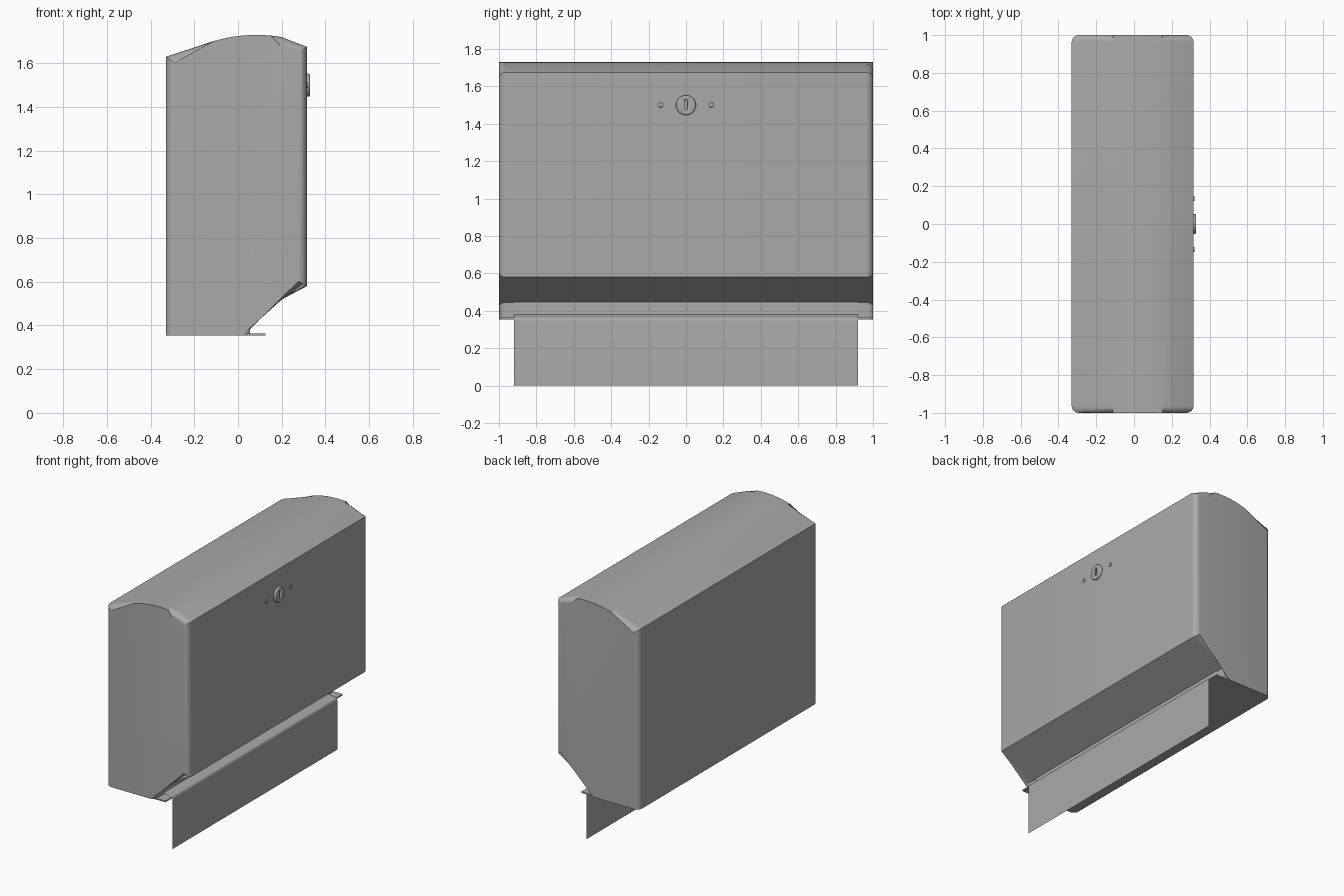
import bpy
import bmesh
from math import radians
from mathutils import Matrix

if "Cube" in bpy.data.objects:
    bpy.data.objects.remove(bpy.data.objects["Cube"], do_unlink=True)

grey = bpy.data.materials.new("satin grey")
grey.use_nodes = True
colour = (0.4, 0.4, 0.4, 1)
grey.diffuse_color = colour
grey.node_tree.nodes["Principled BSDF"].inputs["Base Color"].default_value = colour


def finish(bm, name, angle=20):
    bmesh.ops.recalc_face_normals(bm, faces=bm.faces)
    mesh = bpy.data.meshes.new(name)
    bm.to_mesh(mesh)
    bm.free()
    mesh.materials.append(grey)
    obj = bpy.data.objects.new(name, mesh)
    bpy.context.collection.objects.link(obj)
    bpy.ops.object.select_all(action="DESELECT")
    obj.select_set(True)
    bpy.context.view_layer.objects.active = obj
    bpy.ops.object.shade_smooth_by_angle(angle=radians(angle))
    return obj


def sweep(bm, points, half, closed):
    """Sweep an x-z profile along y from -half to +half."""
    ends = [[bm.verts.new((x, y, z)) for x, z in points] for y in (-half, half)]
    a, b = ends
    for i in range(len(points) - (not closed)):
        j = (i + 1) % len(points)
        bm.faces.new((a[i], a[j], b[j], b[i]))
    if closed:
        bm.faces.new(a)
        bm.faces.new(b)


def disc(name, y, z, radius, x0, x1, bevel, sides):
    """Round button standing out from the front panel."""
    bm = bmesh.new()
    bmesh.ops.create_cone(bm, cap_ends=True, segments=sides, radius1=radius,
                          radius2=radius, depth=x1 - x0)
    bmesh.ops.rotate(bm, verts=bm.verts, matrix=Matrix.Rotation(radians(90), 3, "Y"))
    bmesh.ops.translate(bm, verts=bm.verts, vec=((x0 + x1) / 2, y, z))
    rim = [e for e in bm.edges if all(v.co.x > x1 - 1e-4 for v in e.verts)]
    bmesh.ops.bevel(bm, geom=rim, offset=bevel, segments=3, profile=0.5, affect="EDGES")
    return finish(bm, name, 40)


# Cabinet: swept side profile with rounded end edges, square at the bottom
floor = 0.355
profile = [(-0.33, floor), (-0.33, 1.63), (-0.11, 1.702), (-0.05, 1.717), (0, 1.725),
           (0.05, 1.729), (0.1, 1.73), (0.15, 1.727), (0.2, 1.72), (0.315, 1.675),
           (0.315, 0.58), (0.055, 0.445), (0.055, floor)]
bm = bmesh.new()
sweep(bm, profile, 1, True)
rim = [e for e in bm.edges
       if abs(e.verts[0].co.y - e.verts[1].co.y) < 1e-4
       and max(v.co.z for v in e.verts) > floor + 0.01]
bmesh.ops.bevel(bm, geom=rim, offset=0.038, segments=6, profile=0.5, affect="EDGES")
finish(bm, "cabinet")

# Thin lip below the opening
bm = bmesh.new()
sweep(bm, [(0, floor), (0.125, floor), (0.125, 0.364), (0, 0.364)], 0.99, True)
finish(bm, "tray_lip")

# Paper towel that leaves the slot, folds over the lip and hangs down
bm = bmesh.new()
sweep(bm, [(0.06, 0.448), (0.062, 0.38), (0.07, 0.373), (0.1, 0.37), (0.122, 0.368),
           (0.13, 0.36), (0.132, 0.345), (0.132, 0)], 0.92, False)
finish(bm, "paper_towel", 40)

# Lock with a key slot
lock = disc("lock", 0, 1.5, 0.053, 0.31, 0.329, 0.006, 40)
bm = bmesh.new()
bmesh.ops.create_cube(bm, size=1)
bmesh.ops.scale(bm, verts=bm.verts, vec=(0.02, 0.015, 0.054))
bmesh.ops.translate(bm, verts=bm.verts, vec=(0.33, 0, 1.5))
corners = [e for e in bm.edges if abs(e.verts[0].co.x - e.verts[1].co.x) > 0.01]
bmesh.ops.bevel(bm, geom=corners, offset=0.006, segments=3, profile=0.5, affect="EDGES")
cutter = finish(bm, "key_slot_cutter")
cutter.hide_render = True
cutter.hide_set(True)
cut = lock.modifiers.new("key slot", "BOOLEAN")
cut.operation = "DIFFERENCE"
cut.object = cutter
cut.solver = "EXACT"

# Small rivets either side of the lock
for side, y in (("right", -0.135), ("left", 0.135)):
    disc(side + "_rivet", y, 1.5, 0.013, 0.31, 0.321, 0.004, 20)
